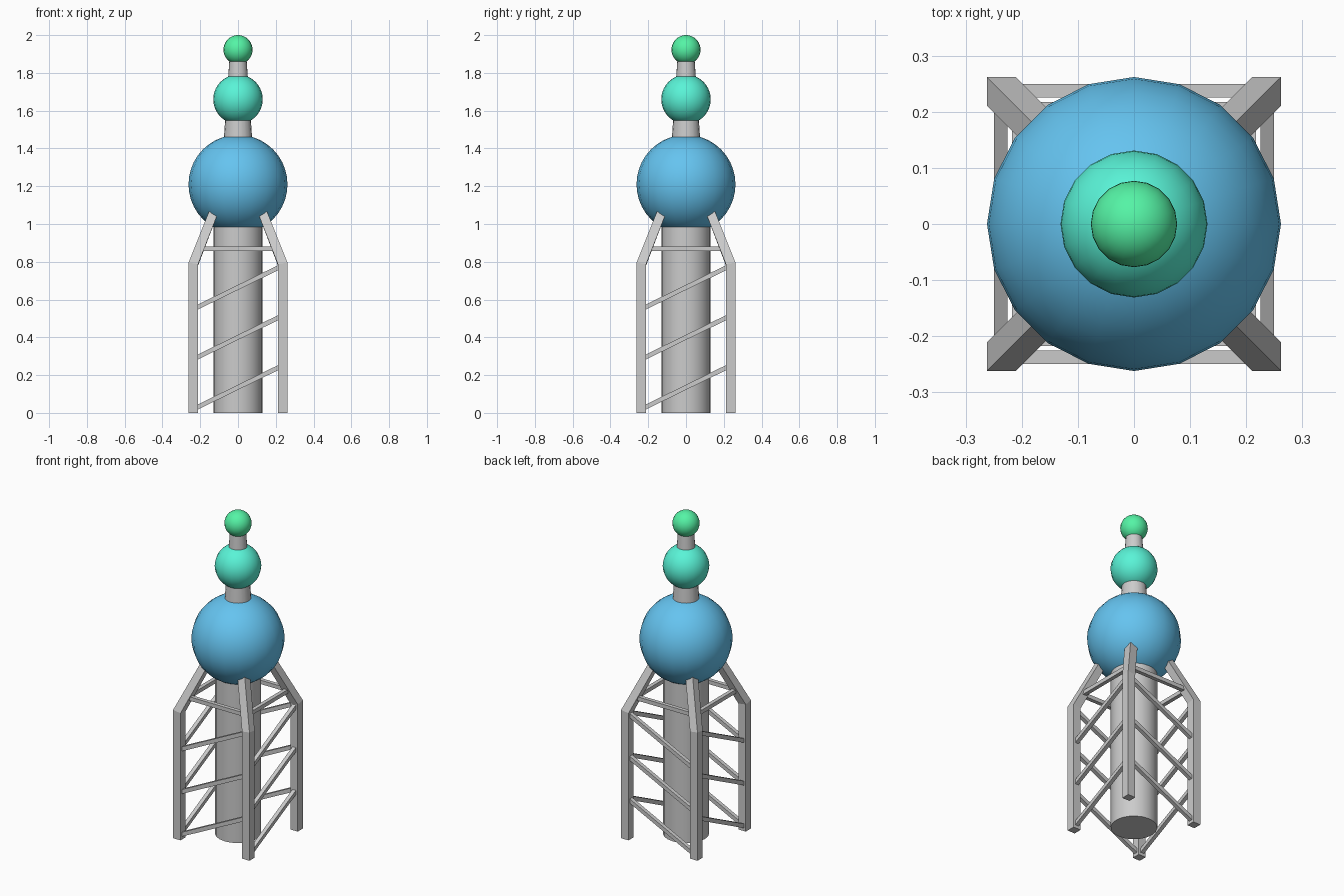
import bpy, bmesh, math
from mathutils import Vector

if "Cube" in bpy.data.objects:
    bpy.data.objects.remove(bpy.data.objects["Cube"])


def material(name, rgb):
    m = bpy.data.materials.new(name)
    m.diffuse_color = (*rgb, 1)
    m.use_nodes = True
    m.node_tree.nodes["Principled BSDF"].inputs["Base Color"].default_value = m.diffuse_color
    return m


def smooth(ob):
    bpy.ops.object.shade_smooth_by_angle(angle=math.radians(35))
    return ob


def ball(name, z, r, rgb):
    bpy.ops.mesh.primitive_uv_sphere_add(segments=20, ring_count=20, radius=r, location=(0, 0, z))
    ob = bpy.context.object
    ob.name = name
    ob.data.materials.append(material(name + "_colour", rgb))
    return smooth(ob)


def tube(name, z0, z1, r0, r1):
    bpy.ops.mesh.primitive_cone_add(vertices=20, radius1=r0, radius2=r1, depth=z1 - z0,
                                    location=(0, 0, (z0 + z1) / 2))
    bpy.context.object.name = name
    return smooth(bpy.context.object)


def loft(name, rings):
    """Join a stack of four-point rings into a closed solid."""
    bm = bmesh.new()
    vs = [[bm.verts.new(p) for p in ring] for ring in rings]
    for a, b in zip(vs, vs[1:]):
        for i in range(4):
            j = (i + 1) % 4
            bm.faces.new((a[i], a[j], b[j], b[i]))
    bm.faces.new(vs[0][::-1])
    bm.faces.new(vs[-1])
    bmesh.ops.recalc_face_normals(bm, faces=bm.faces)
    me = bpy.data.meshes.new(name)
    bm.to_mesh(me)
    bm.free()
    ob = bpy.data.objects.new(name, me)
    bpy.context.collection.objects.link(ob)
    return ob


def bar(name, a, b, t=0.024):
    """Square bar between two points."""
    a, b = Vector(a), Vector(b)
    d = (b - a).normalized()
    side = d.cross(Vector((0, 0, 1))).normalized() * t / 2
    up = side.cross(d).normalized() * t / 2
    corners = (side + up, side - up, -side - up, -side + up)
    return loft(name, [[p + c for c in corners] for p in (a, b)])


# Central column, spire and the three spheres
tube("column", 0, 1.10, 0.13, 0.13)
tube("spire", 1.21, 1.92, 0.092, 0.042)
ball("large_sphere", 1.21, 0.262, (0.13, 0.55, 0.87))
ball("middle_sphere", 1.66, 0.131, (0.10, 0.90, 0.68))
ball("small_sphere", 1.923, 0.077, (0.09, 0.90, 0.38))

# Four legs, bent inward at the top
OUT, IN = 0.262, 0.211
LEAN, BEND, TOP = 0.4, 0.795, 1.08


def leg_ring(sx, sy, z, lean_in, drop):
    ring = []
    for x, y in ((OUT, OUT), (IN, OUT), (IN, IN), (OUT, IN)):
        dz = drop * (2 * OUT - x - y) / (2 * (OUT - IN))
        ring.append((sx * (x - lean_in), sy * (y - lean_in), z - dz))
    return ring


for sx, xn in ((-1, "left"), (1, "right")):
    for sy, yn in ((-1, "front"), (1, "back")):
        loft(f"leg_{yn}_{xn}", [leg_ring(sx, sy, 0, 0, 0),
                                leg_ring(sx, sy, BEND, 0, 0.014),
                                leg_ring(sx, sy, TOP, (TOP - BEND) * LEAN, 0)])

# Sloping braces and a level tie on each side
M, T = 0.2375, 0.205
for s, xn, yn in ((-1, "left", "front"), (1, "right", "back")):
    for k in range(3):
        z0 = 0.1355 + 0.2645 * k
        e, h = 0.225, 0.225 * 0.49
        bar(f"brace_{yn}_{k + 1}", (-e, s * M, z0 - h), (e, s * M, z0 + h))
        bar(f"brace_{xn}_{k + 1}", (s * M, -e, z0 - h), (s * M, e, z0 + h))
    bar(f"tie_{yn}", (-T, s * T, 0.869), (T, s * T, 0.869))
    bar(f"tie_{xn}", (s * T, -T, 0.869), (s * T, T, 0.869))
